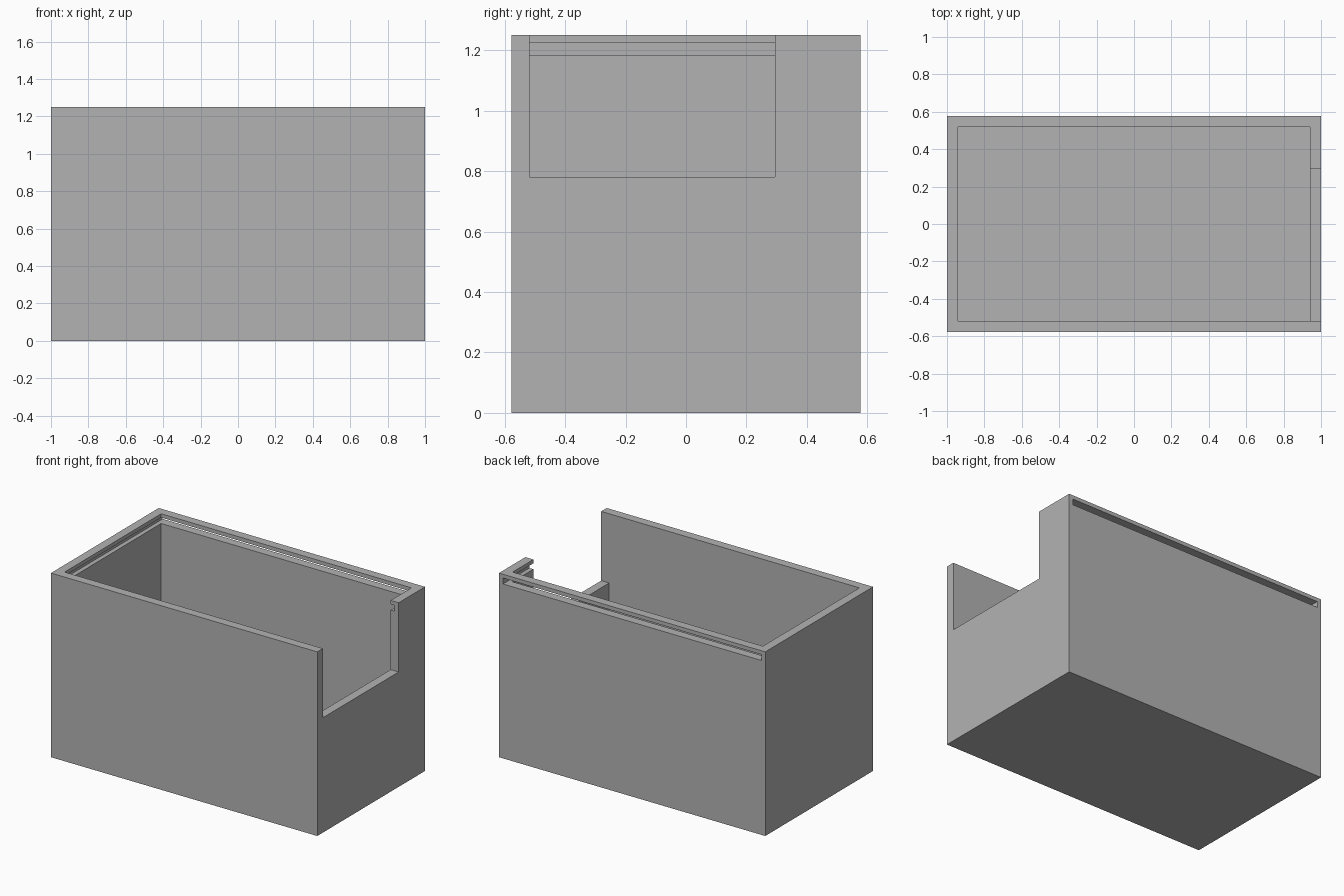
import bpy

default = bpy.data.objects.get("Cube")
if default:
    bpy.data.objects.remove(default, do_unlink=True)

# Overall size, wall and lid track
HX, HY, HEIGHT = 1.0, 0.578, 1.25
WALL = 0.06
TRACK_DEPTH = 0.03
TRACK_LOW, TRACK_HIGH = 1.184, 1.224
NOTCH_BACK, NOTCH_LOW = 0.295, 0.78
OVER = 0.2  # how far cutters reach past the outside

grey = bpy.data.materials.new("light_grey")
grey.use_nodes = True
colour = (0.45, 0.45, 0.45, 1)
grey.diffuse_color = colour
grey.node_tree.nodes["Principled BSDF"].inputs["Base Color"].default_value = colour


def block(name, low, high):
    """Box spanning two opposite corners."""
    centre = [(a + b) / 2 for a, b in zip(low, high)]
    bpy.ops.mesh.primitive_cube_add(size=1, location=centre)
    ob = bpy.context.object
    ob.name = name
    ob.scale = [b - a for a, b in zip(low, high)]
    bpy.ops.object.transform_apply(location=True, rotation=True, scale=True)
    ob.data.materials.append(grey)
    return ob


def cut(target, name, low, high):
    """Subtract a box from the target, then discard the cutter."""
    cutter = block(name, low, high)
    cutter.hide_render = True
    mod = target.modifiers.new(name, "BOOLEAN")
    mod.operation = "DIFFERENCE"
    mod.solver = "EXACT"
    mod.object = cutter
    bpy.context.view_layer.objects.active = target
    bpy.ops.object.modifier_apply(modifier=mod.name)
    bpy.data.objects.remove(cutter, do_unlink=True)


ix, iy = HX - WALL, HY - WALL

box = block("open_box", (-HX, -HY, 0), (HX, HY, HEIGHT))

# Hollow interior above the floor
cut(box, "cavity_cutter", (-ix, -iy, WALL), (ix, iy, HEIGHT + OVER))

# Sliding lid track: grooves in both end walls, open through the back wall
tx = HX - TRACK_DEPTH
cut(box, "lid_track_cutter", (-tx, -iy, TRACK_LOW), (tx, HY + OVER, TRACK_HIGH))

# Access notch in the left end wall
cut(box, "notch_cutter", (ix - TRACK_DEPTH, -iy, NOTCH_LOW),
    (HX + OVER, NOTCH_BACK, HEIGHT + OVER))
